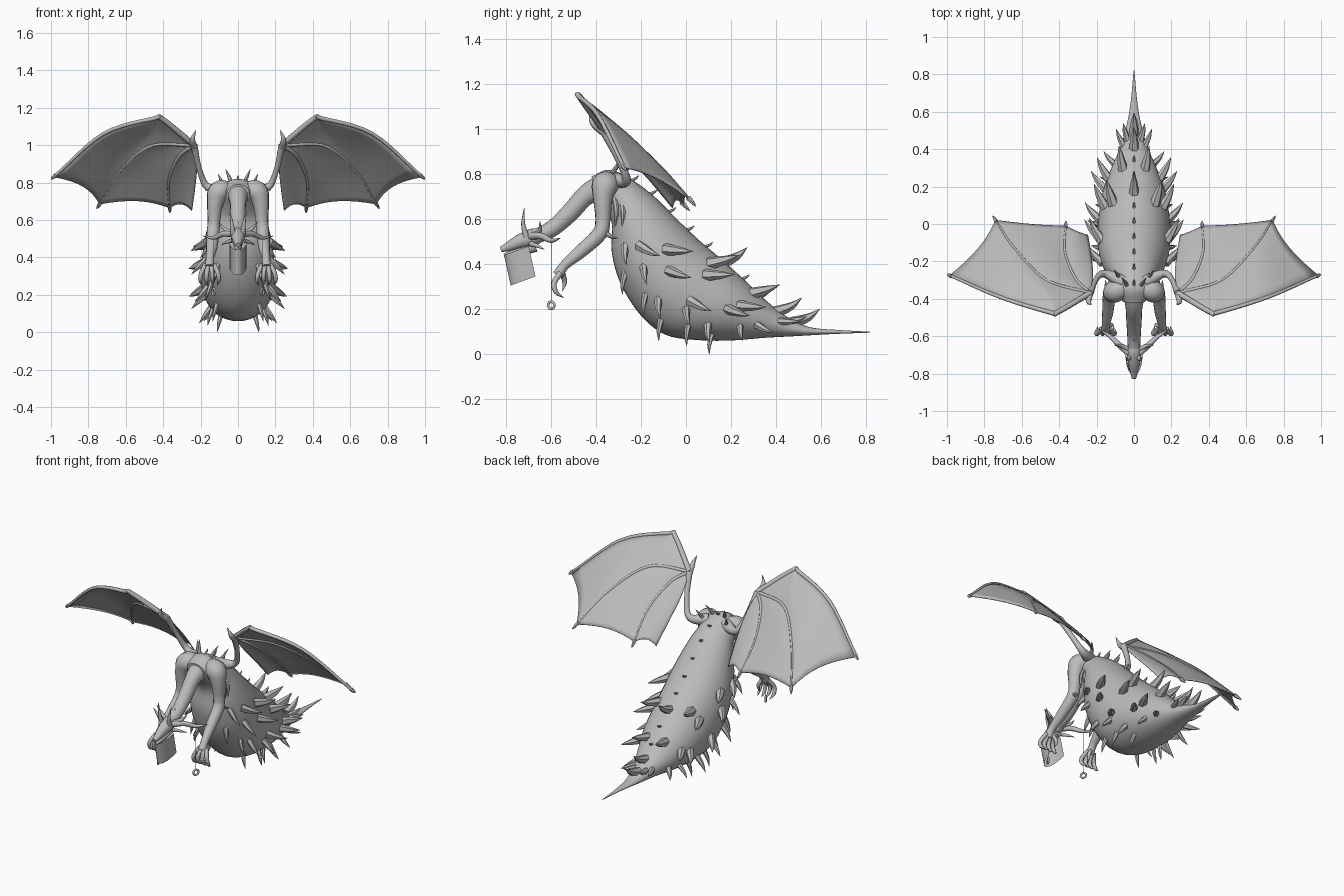
import bpy
import math
from mathutils import Vector

cube = bpy.data.objects.get("Cube")
if cube:
    bpy.data.objects.remove(cube, do_unlink=True)

grey = bpy.data.materials.new("stone grey")
grey.use_nodes = True
grey.diffuse_color = (0.5, 0.5, 0.5, 1)
grey.node_tree.nodes["Principled BSDF"].inputs["Base Color"].default_value = (0.5, 0.5, 0.5, 1)
parts = []


def finish(obj):
    obj.data.materials.append(grey)
    parts.append(obj)
    return obj


def at(pts, t):
    """Point on a smooth curve through pts; t counts control points."""
    m = len(pts)
    i = max(0, min(int(t), m - 2))
    f = t - i
    res = []
    for k in range(len(pts[0])):
        b, c = pts[i][k], pts[i + 1][k]
        a = pts[i - 1][k] if i > 0 else 2 * b - c
        d = pts[i + 2][k] if i + 2 < m else 2 * c - b
        res.append(b + 0.5 * f * (c - a + f * (2 * a - 5 * b + 4 * c - d
                                             + f * (3 * (b - c) + d - a))))
    return res


def grid(name, rows, closed=True):
    """Skin a list of equally long point rows."""
    n = len(rows[0])
    verts = [tuple(p) for r in rows for p in r]
    faces = []
    for i in range(len(rows) - 1):
        for j in range(n if closed else n - 1):
            k = (j + 1) % n
            faces.append((i * n + j, i * n + k, i * n + n + k, i * n + n + j))
    if closed:
        faces.append(tuple(reversed(range(n))))
        faces.append(tuple(range(len(verts) - n, len(verts))))
    mesh = bpy.data.meshes.new(name)
    mesh.from_pydata(verts, [], faces)
    obj = bpy.data.objects.new(name, mesh)
    bpy.context.collection.objects.link(obj)
    return finish(obj)


def tube(name, pts, side=1, steps=5, sides=10):
    """Round limb along (x, y, z, radius) points."""
    total = (len(pts) - 1) * steps
    path = [at(pts, k / steps) for k in range(total + 1)]
    pos = [Vector((p[0] * side, p[1], p[2])) for p in path]
    rows, normal = [], None
    for k, p in enumerate(pos):
        tan = (pos[min(k + 1, total)] - pos[max(k - 1, 0)]).normalized()
        normal = tan.orthogonal() if normal is None else normal - tan * normal.dot(tan)
        normal.normalize()
        other = tan.cross(normal)
        r = max(path[k][3], 0.0008)
        rows.append([p + r * (normal * math.cos(a) + other * math.sin(a))
                     for a in (2 * math.pi * j / sides for j in range(sides))])
    return grid(name, rows)


def spike(name, base, direction, length, radius, bend=Vector((0, 0, 0))):
    d = direction.normalized()
    mid = base + d * length * 0.5
    tip = base + (d + bend).normalized() * length
    tube(name, [(*(base - d * 0.015), radius), (*mid, radius * 0.65), (*tip, 0.001)],
         steps=3, sides=6)


# Body sections: top y, top z, bottom y, bottom z, half width
BODY = [
    (-.42, .79, -.41, .70, .06), (-.34, .82, -.37, .66, .10), (-.24, .775, -.33, .58, .12),
    (-.14, .70, -.33, .45, .155), (-.04, .60, -.29, .31, .185), (.06, .505, -.2, .17, .195),
    (.16, .42, -.09, .085, .19), (.26, .33, .05, .062, .17), (.36, .235, .2, .06, .125),
    (.45, .165, .35, .072, .075), (.55, .12, .5, .08, .04), (.66, .108, .64, .088, .018),
    (.82, .099, .82, .095, .002)]


def body_point(t, ang):
    """Surface point and outward direction at section t, angle from the spine."""
    ty, tz, by, bz, w = at(BODY, t)
    a = Vector((0, ty - by, tz - bz)) / 2
    c = Vector((0, ty + by, tz + bz)) / 2
    p = c + a * math.cos(ang) + Vector((w * math.sin(ang), 0, 0))
    n = a * (math.cos(ang) / max(a.length_squared, 1e-6)) + Vector((math.sin(ang) / w, 0, 0))
    return p, n.normalized()


grid("body", [[body_point(k / 5, 2 * math.pi * j / 32)[0] for j in range(32)]
              for k in range(5 * (len(BODY) - 1) + 1)])

# Body spikes: angle, first and last section, count, length, radius, outward, back, down
ROWS = [(30, 5.8, 9.2, 3, .13, .03, .6, .9, .1), (62, 4.4, 9.0, 4, .13, .028, .7, .9, .3),
        (90, 3.7, 8.4, 5, .12, .025, .7, .75, .35), (115, 3.3, 7.9, 6, .10, .019, .75, .2, .5),
        (138, 3.9, 7.3, 5, .09, .015, .5, 0, .8)]
for deg, first, last, count, length, radius, outward, back, down in ROWS:
    for i in range(count):
        t = first + (last - first) * i / (count - 1)
        for side in (1, -1):
            p, n = body_point(t, math.radians(deg + 6 * (-1) ** i) * side)
            size = min(1, (at(BODY, t)[4] / .17) ** 0.5)
            spike("body_spike", p, n * outward + Vector((0, back, -down)), length * size,
                  radius * size, Vector((0, .1, .12 - down * .3)))

# Spine spikes, largest toward the rear
for i in range(11):
    t = 1.2 + 0.82 * i
    p, n = body_point(t, 0)
    big = i in (6, 9, 10)
    spike("spine_spike", p, n * 0.7 + Vector((0, .8, 0)), .12 if big else .035,
          .028 if big else .009, Vector((0, .05, .2)))

# Neck, head and jaw
NECK = [(0, -.35, .745, .07), (0, -.44, .71, .046), (0, -.52, .625, .041),
        (0, -.6, .555, .036), (0, -.69, .515, .032)]
tube("neck", NECK, sides=16)
tube("head", [(0, -.63, .535, .024), (0, -.68, .52, .039), (0, -.74, .50, .032),
              (0, -.79, .478, .021), (0, -.825, .465, .012)], sides=14)
tube("jaw", [(0, -.67, .48, .026), (0, -.74, .455, .02), (0, -.81, .438, .009)])
for i in range(9):
    x, y, z, r = at(NECK, 0.3 + i * 0.42)
    spike("neck_spike", Vector((0, y + r * .5, z + r * .8)), Vector((0, .6, .8)), .042, .011)

# Beard sheet hanging below the jaw
beard = []
for row in range(5):
    v = row / 4
    beard.append([(.045 * math.sin(a), -.70 - .11 * math.cos(a) + .03 * v,
                   .48 - .04 * math.cos(a) - .135 * v)
                  for a in (math.pi * (j / 12 - .5) for j in range(13))])
grid("beard", beard, closed=False)

# Wing bones, all starting at the wing wrist
WRIST = (.235, -.37, 1.0)
BONES = [
    [WRIST, (.405, -.47, 1.14), (.45, -.473, 1.142), (.72, -.39, 1.06), (.985, -.275, .83)],
    [WRIST, (.47, -.30, .995), (.64, -.13, .85), (.74, .02, .685)],
    [WRIST, (.315, -.29, .94), (.37, -.15, .81), (.365, -.01, .665)],
    [WRIST, (.22, -.27, .89), (.23, -.16, .77), (.247, -.06, .65)]]


def bone_point(bone, u):
    return Vector(at(bone, u * (len(bone) - 1)))


def membrane_rows(side):
    rows = []
    for u in (0.02 + 0.98 * k / 20 for k in range(21)):
        row = []
        for i in range(len(BONES) - 1):
            p, q = bone_point(BONES[i], u), bone_point(BONES[i + 1], u)
            for v in (j / 8 for j in range(8 if i < 2 else 9)):
                sag = 4 * v * (1 - v)
                s = p.lerp(q, v).lerp(Vector(WRIST), 0.05 * sag * u ** 3)
                s += Vector((0, .022, .022)) * sag * u * (1 - u * .5)
                row.append((s.x * side, s.y, s.z))
        rows.append(row)
    return rows


for side, tag in ((1, "left_"), (-1, "right_")):
    # Arm with shoulder, and clawed hand
    tube(tag + "arm", [(.04, -.34, .76, .045), (.1, -.36, .75, .06), (.122, -.37, .69, .044),
                       (.128, -.37, .6, .034), (.133, -.385, .535, .034), (.14, -.47, .455, .03),
                       (.15, -.54, .395, .022), (.152, -.57, .35, .025)], side, sides=14)
    for j in range(4):
        dx = (j - 1.5) * .015
        tube(tag + "finger", [(.152 + dx, -.56, .36, .013), (.152 + 2 * dx, -.588, .315, .012),
                              (.152 + 2.2 * dx, -.578, .275, .01),
                              (.152 + 1.8 * dx, -.545, .25, .001)], side, 3, 8)
    tube(tag + "thumb", [(.14, -.55, .36, .012), (.12, -.54, .32, .011), (.125, -.55, .28, .001)],
         side, 3, 8)
    tube(tag + "elbow_spike", [(.14, -.36, .54, .014), (.15, -.33, .52, .008),
                               (.152, -.30, .515, .001)], side, 3, 7)

    # Rib ridges behind the shoulder
    for j in range(4):
        y = -.32 + .03 * j
        tube(tag + "rib", [(.095, y, .70 - .01 * j, .012), (.128, y + .01, .64 - .01 * j, .012),
                           (.128, y + .005, .57, .004)], side, 3, 7)

    # Wing arm, bones, claws and membrane
    tube(tag + "wing_arm", [(.06, -.31, .77, .038), (.16, -.265, .775, .021),
                            (.205, -.30, .865, .015), (*WRIST, .019)], side)
    tube(tag + "wing_thumb", [(.235, -.37, .99, .019), (.243, -.415, 1.03, .014),
                              (.226, -.43, 1.08, .001)], side, 4, 8)
    for i, bone in enumerate(BONES[:3]):
        base = .016 if i == 0 else .011
        tube(tag + "wing_bone", [(*p, base - .002 * k) for k, p in enumerate(bone)], side, 6, 8)
        tip = Vector(bone[-1])
        out = (tip - Vector(bone[-2])).normalized()
        spike(tag + "wing_claw", Vector((tip.x * side, tip.y, tip.z)),
              Vector((out.x * side, out.y, out.z)), .02 if i == 0 else .04, .012)
    wing = grid(tag + "wing_membrane", membrane_rows(side), closed=False)
    thick = wing.modifiers.new("thickness", "SOLIDIFY")
    thick.thickness = .005
    thick.offset = 0

    # Horns, head spikes and shoulder spikes
    tube(tag + "horn", [(.03, -.69, .525, .018), (.08, -.645, .525, .015), (.13, -.6, .505, .011),
                        (.19, -.56, .515, .001)], side)
    tube(tag + "upper_horn", [(.025, -.71, .52, .014), (.032, -.725, .58, .009),
                              (.045, -.72, .65, .001)], side, 4, 8)
    tube(tag + "ear_spike", [(.03, -.67, .53, .013), (.07, -.65, .55, .01),
                             (.105, -.65, .59, .001)], side, 4, 8)
    tube(tag + "cheek_spike", [(.03, -.69, .49, .012), (.065, -.66, .48, .008),
                               (.09, -.63, .465, .001)], side, 4, 8)
    for x, y, z in ((.035, -.33, .80), (.075, -.29, .775)):
        spike(tag + "shoulder_spike", Vector((x * side, y, z)),
              Vector((.35 * side, .5, .8)), .09, .013)

    # Ring pendant hanging from the horn
    tube(tag + "pendant_cord", [(.13, -.6, .505, .0015), (.13, -.6, .235, .0015)], side, 2, 6)
    bpy.ops.mesh.primitive_torus_add(major_segments=20, minor_segments=8, major_radius=.016,
                                     minor_radius=.006, location=(.13 * side, -.6, .217),
                                     rotation=(0, math.pi / 2, -side * math.pi / 6))
    ring = finish(bpy.context.object)
    ring.name = tag + "pendant_ring"

# Smooth shading
bpy.ops.object.select_all(action="DESELECT")
for obj in parts:
    obj.select_set(True)
bpy.context.view_layer.objects.active = parts[0]
bpy.ops.object.shade_smooth_by_angle(angle=math.radians(50))
